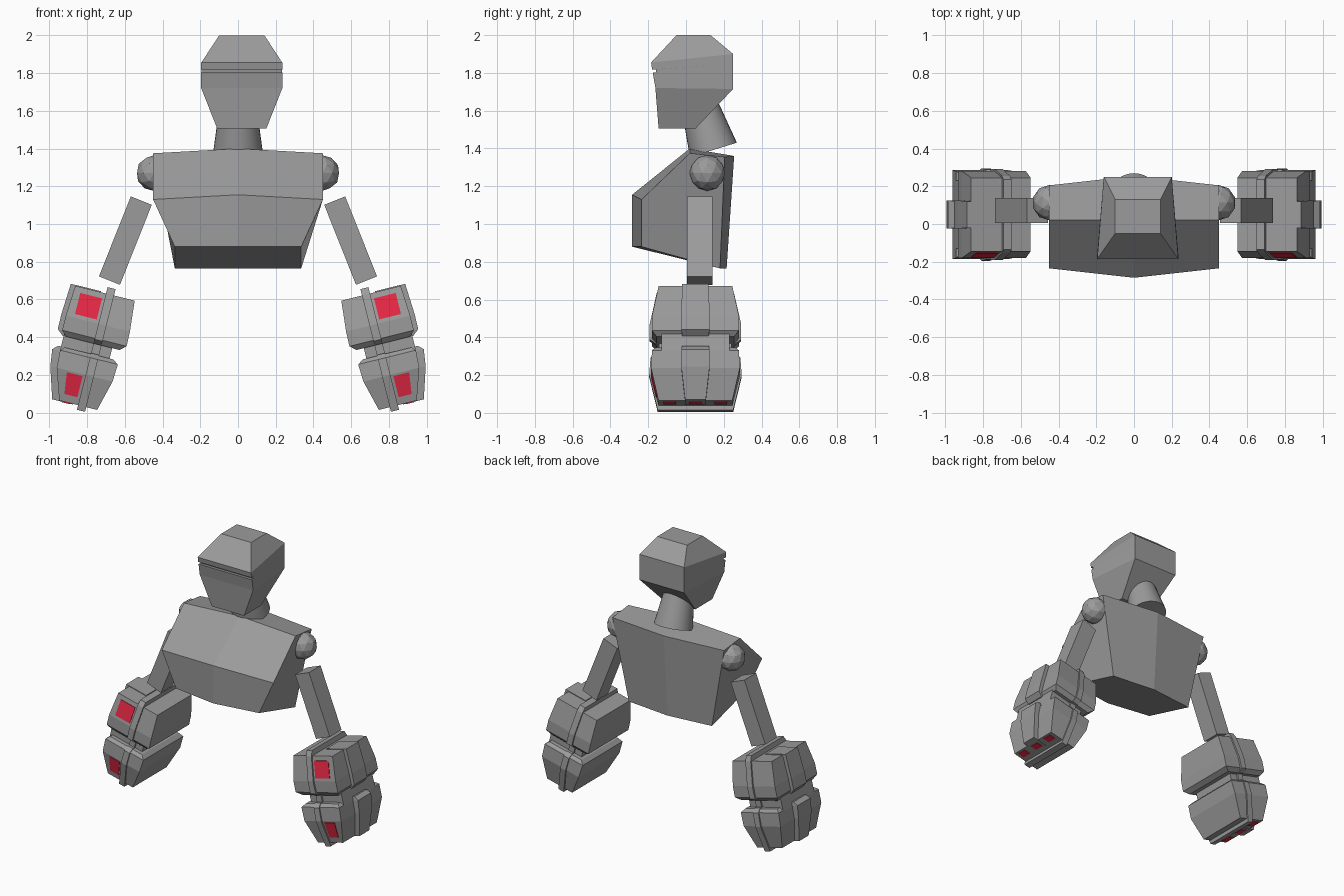
import bpy, bmesh, math
from mathutils import Vector, Matrix

cube = bpy.data.objects.get("Cube")
if cube:
    bpy.data.objects.remove(cube, do_unlink=True)


def make_material(name, rgb):
    mat = bpy.data.materials.new(name)
    mat.use_nodes = True
    mat.diffuse_color = (*rgb, 1)
    mat.node_tree.nodes["Principled BSDF"].inputs["Base Color"].default_value = (*rgb, 1)
    return mat


grey = make_material("metal grey", (0.33, 0.33, 0.33))
red = make_material("window red", (0.80, 0.021, 0.06))


def loft(name, rings, mat=grey, place=lambda p: p):
    """Skin a closed solid through rings with equal point counts."""
    bm = bmesh.new()
    loops = [[bm.verts.new(place(Vector(p))) for p in ring] for ring in rings]
    n = len(loops[0])
    for a, b in zip(loops, loops[1:]):
        for i in range(n):
            j = (i + 1) % n
            bm.faces.new((a[i], a[j], b[j], b[i]))
    bm.faces.new(loops[0])
    bm.faces.new(loops[-1])
    bmesh.ops.recalc_face_normals(bm, faces=bm.faces)
    mesh = bpy.data.meshes.new(name)
    bm.to_mesh(mesh)
    bm.free()
    mesh.materials.append(mat)
    obj = bpy.data.objects.new(name, mesh)
    bpy.context.collection.objects.link(obj)
    return obj


def rect(z, x0, x1, y0, y1):
    return [(x0, y0, z), (x1, y0, z), (x1, y1, z), (x0, y1, z)]


def slab(name, levels, place, mat=grey):
    """Stack of rectangles, each (z, x0, x1, half depth)."""
    return loft(name, [rect(z, a, b, -h, h) for z, a, b, h in levels], mat, place)


def placer(origin, degrees, side):
    turn = Matrix.Rotation(math.radians(degrees), 3, 'Y')

    def place(p):
        q = turn @ p + Vector(origin)
        return Vector((q.x * side, q.y, q.z))
    return place


# Torso: side, centre and side outlines
side_outline = [(0.45, 0.02, 1.375), (0.45, -0.235, 1.13), (0.335, -0.235, 0.88),
                (0.335, 0.18, 0.765), (0.45, 0.205, 1.355)]
centre_outline = [(0, 0.02, 1.4), (0, -0.285, 1.155), (0, -0.285, 0.88),
                  (0, 0.215, 0.765), (0, 0.255, 1.36)]
loft("torso", [[(-x, y, z) for x, y, z in side_outline], centre_outline, side_outline])

# Head with a thin visor groove: front z, y, half width; back z, y, half width
head_levels = [
    (2.0, -0.05, 0.12, 2.0, 0.13, 0.12),
    (1.855, -0.185, 0.215, 1.9, 0.25, 0.18),
    (1.818, -0.179, 0.215, 1.85, 0.25, 0.18),
    (1.818, -0.159, 0.213, 1.85, 0.25, 0.18),
    (1.802, -0.157, 0.213, 1.82, 0.25, 0.18),
    (1.802, -0.176, 0.215, 1.82, 0.25, 0.18),
    (1.72, -0.162, 0.215, 1.715, 0.25, 0.18),
    (1.505, -0.145, 0.13, 1.505, 0.05, 0.13),
]
head_x = 0.02
loft("head", [[(head_x - fw, fy, fz), (head_x + fw, fy, fz),
               (head_x + bw, by, bz), (head_x - bw, by, bz)]
              for fz, fy, fw, bz, by, bw in head_levels])

# Neck: leaning tapered cylinder
low, high = Vector((0, 0.145, 1.392)), Vector((0, 0.065, 1.65))
bpy.ops.mesh.primitive_cone_add(vertices=32, radius1=0.13, radius2=0.095,
                                depth=(high - low).length, location=(low + high) / 2,
                                rotation=(high - low).to_track_quat('Z', 'Y').to_euler())
neck = bpy.context.object
neck.name = "neck"
neck.data.materials.append(grey)
bpy.ops.object.shade_smooth_by_angle()

for side, label in ((1, "left"), (-1, "right")):
    # Shoulder ball
    bpy.ops.mesh.primitive_ico_sphere_add(subdivisions=2, radius=0.095,
                                          location=(0.445 * side, 0.113, 1.27))
    ball = bpy.context.object
    ball.name = label + "_shoulder"
    ball.data.materials.append(grey)

    # Upper arm
    arm = placer((0.597, 0.072, 0.912), -21.7, side)
    slab(label + "_arm", [(z, -0.06, 0.06, 0.067) for z in (-0.228, 0.228)], arm)

    # Gauntlet: upper block, link and lower block
    fist = placer((0.75, 0.05, 0.34), -14, side)
    slab(label + "_gauntlet_upper", [
        (0.295, -0.135, 0.19, 0.195), (0.13, -0.15, 0.2, 0.23),
        (0.05, -0.152, 0.2, 0.23), (0.022, -0.12, 0.175, 0.205)], fist)
    slab(label + "_gauntlet_link", [
        (z, -0.08, 0.185, 0.18) for z in (0.05, -0.06)], fist)
    slab(label + "_gauntlet_lower", [
        (-0.035, -0.1, 0.165, 0.21), (-0.055, -0.13, 0.185, 0.23),
        (-0.15, -0.125, 0.18, 0.235), (-0.315, -0.082, 0.125, 0.195)], fist)

    # Narrow strap running around front and back
    straps = {"upper": [(0.33, 0.185), (0.295, 0.205), (0.13, 0.242), (0.045, 0.242), (0.022, 0.21)],
              "link": [(0.04, 0.192), (-0.05, 0.192)],
              "lower": [(-0.03, 0.21), (-0.055, 0.238), (-0.15, 0.245), (-0.34, 0.2)]}
    for part, levels in straps.items():
        slab(f"{label}_strap_{part}", [(z, -0.022, 0.022, h) for z, h in levels], fist)

    # Raised middle band on the outer side
    slab(label + "_outer_band_upper", [
        (0.3, 0.05, 0.215, 0.07), (0.13, 0.05, 0.225, 0.075),
        (0.05, 0.05, 0.224, 0.075), (0.022, 0.05, 0.19, 0.07)], fist)
    slab(label + "_outer_band_lower", [
        (-0.035, 0.05, 0.2, 0.07), (-0.06, 0.05, 0.227, 0.075),
        (-0.15, 0.05, 0.215, 0.075), (-0.318, 0.05, 0.163, 0.055)], fist)

    # Red front windows, lying on the sloped faces
    for part, levels in {
            "upper": [(0.265, 0.036, 0.155, -0.2014), (0.15, 0.036, 0.155, -0.2258)],
            "lower": [(-0.16, 0.036, 0.122, -0.2326), (-0.275, 0.036, 0.107, -0.2047)]}.items():
        loft(f"{label}_window_{part}", [rect(z, a, b, y - 0.004, y + 0.004)
                                        for z, a, b, y in levels], red, fist)

    # Three red ports under the fingertips
    for i, y in enumerate((-0.135, 0, 0.135)):
        loft(f"{label}_port_{i + 1}", [rect(z, 0.065, 0.112, y - 0.033, y + 0.033)
                                       for z in (-0.321, -0.313)], red, fist)
